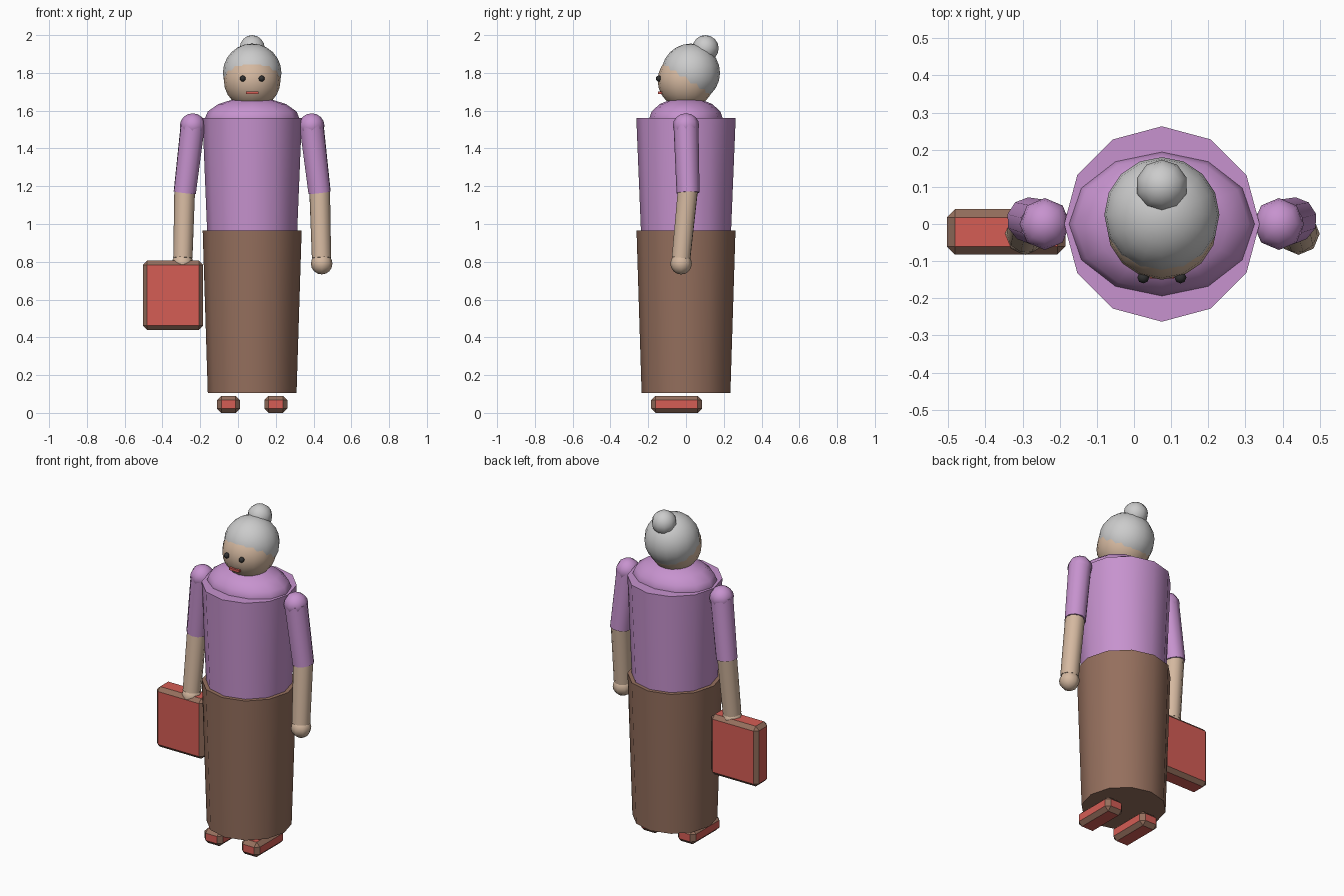
import bpy
from math import radians
from mathutils import Vector

if "Cube" in bpy.data.objects:
    bpy.data.objects.remove(bpy.data.objects["Cube"])

CX = 0.075  # body axis


def material(name, r, g, b):
    m = bpy.data.materials.new(name)
    m.diffuse_color = (r, g, b, 1)
    m.use_nodes = True
    m.node_tree.nodes["Principled BSDF"].inputs["Base Color"].default_value = m.diffuse_color
    return m


PURPLE = material("purple_cloth", 0.57, 0.29, 0.62)
BROWN = material("brown_cloth", 0.30, 0.16, 0.11)
SKIN = material("skin", 0.66, 0.48, 0.35)
RED = material("red_leather", 0.66, 0.11, 0.09)
DARK = material("dark", 0.03, 0.03, 0.03)


def finish(name, mat, angle=50):
    ob = bpy.context.object
    ob.name = name
    if mat:
        ob.data.materials.append(mat)
    if angle:
        bpy.ops.object.shade_smooth_by_angle(angle=radians(angle))
    return ob


def ball(name, loc, scale, mat, seg=12, rings=8):
    bpy.ops.mesh.primitive_uv_sphere_add(segments=seg, ring_count=rings, radius=1, location=loc)
    bpy.context.object.scale = scale
    bpy.ops.object.transform_apply(location=False, rotation=False, scale=True)
    return finish(name, mat)


def tube(name, a, b, ra, rb, mat, sides):
    """Capped cone from a (radius ra) up or down to b (radius rb)."""
    a, b = Vector(a), Vector(b)
    d = b - a
    bpy.ops.mesh.primitive_cone_add(vertices=sides, radius1=ra, radius2=rb, depth=d.length,
                                    location=(a + b) / 2,
                                    rotation=d.to_track_quat('Z', 'Y').to_euler())
    return finish(name, mat)


def box(name, lo, hi, mat, bevel=0):
    lo, hi = Vector(lo), Vector(hi)
    bpy.ops.mesh.primitive_cube_add(size=1, location=(lo + hi) / 2)
    bpy.context.object.scale = hi - lo
    bpy.ops.object.transform_apply(location=False, rotation=False, scale=True)
    ob = finish(name, mat, 0)
    if bevel:  # brown chamfered trim
        ob.data.materials.append(BROWN)
        m = ob.modifiers.new("trim", 'BEVEL')
        m.width, m.segments, m.material = bevel, 1, 1
    return ob


# clothes
bpy.ops.mesh.primitive_cone_add(vertices=12, radius1=0.235, radius2=0.262, depth=0.86,
                                location=(CX, 0, 0.535))
finish("skirt", BROWN)
bpy.ops.mesh.primitive_cone_add(vertices=12, radius1=0.238, radius2=0.263, depth=0.61,
                                location=(CX, 0, 1.255))
finish("blouse", PURPLE)
ball("shoulders", (CX, 0, 1.55), (0.254, 0.197, 0.12), PURPLE)

# head
ball("head", (CX, 0, 1.76), (0.15,) * 3, SKIN, 16, 12)
ball("hair", (CX, 0.025, 1.80), (0.155,) * 3, None, 16, 12)
ball("hair_bun", (CX, 0.103, 1.93), (0.07,) * 3, None, 10, 8)
box("mouth", (CX - 0.033, -0.147, 1.688), (CX + 0.033, -0.12, 1.702), RED)

# mirrored parts
for side, s in (("right", -1), ("left", 1)):
    shoulder = (CX + s * 0.315, 0, 1.52)
    elbow = (CX + s * 0.357, 0.011, 1.165)
    wrist = (CX + s * 0.367, -0.026, 0.82)
    ball(side + "_eye", (CX + s * 0.05, -0.144, 1.77), (0.016,) * 3, DARK, 8, 6)
    ball(side + "_shoulder", shoulder, (0.068, 0.07, 0.066), PURPLE, 8, 8)
    tube(side + "_sleeve", elbow, shoulder, 0.061, 0.066, PURPLE, 10)
    tube(side + "_forearm", wrist, (elbow[0], elbow[1], 1.19), 0.051, 0.055, SKIN, 10)
    ball(side + "_hand", (CX + s * 0.368, -0.026, 0.79), (0.057,) * 3, SKIN, 8, 8)
    x = CX + s * 0.125
    box(side + "_shoe", (x - 0.061, -0.185, 0), (x + 0.061, 0.085, 0.09), RED, 0.023)

# handbag
box("handbag", (-0.504, -0.082, 0.44), (-0.184, 0.04, 0.806), RED, 0.022)
